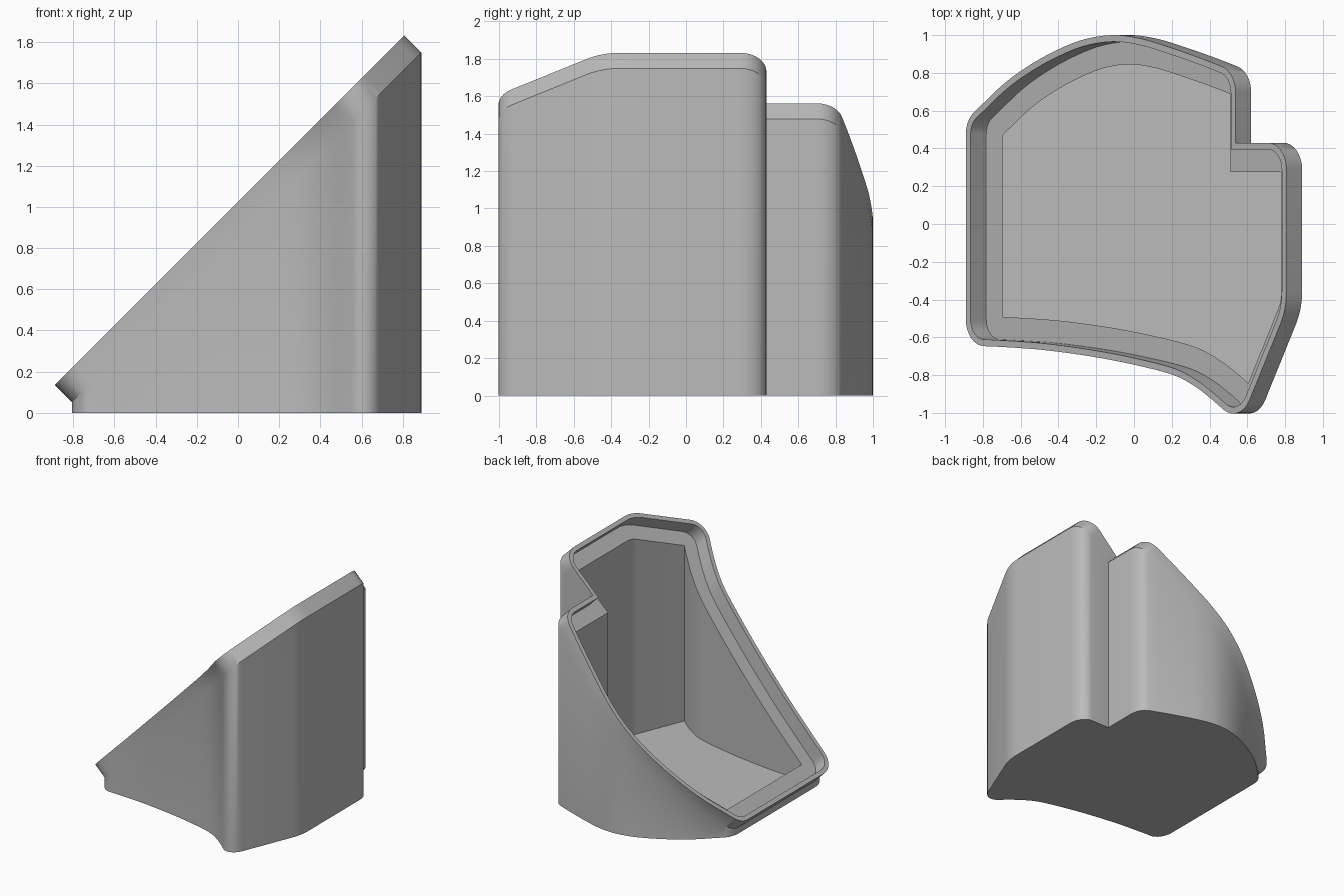
import bpy, bmesh, math
from mathutils import Vector

cube = bpy.data.objects.get("Cube")
if cube:
    bpy.data.objects.remove(cube, do_unlink=True)

ROOT2 = math.sqrt(2)
RIM = 0.083        # rise of the rim, along x and z
TOP = 1.025        # height of the 45 degree rim plane at x = 0
LIP = 0.035        # thickness of the lip
WALL = 0.155       # thickness of the walls
FLOOR = 0.035      # height of the inner floor
ROUND = 0.14       # radius of the rounded corners


def spline(points, steps=4):
    """Smooth curve through the points, without its two ends."""
    p = [Vector(q) for q in points]
    p = [2 * p[0] - p[1]] + p + [2 * p[-1] - p[-2]]
    out = []
    for a, b, c, d in zip(p, p[1:], p[2:], p[3:]):
        for k in range(steps):
            t = k / steps
            out.append(0.5 * (2 * b + (c - a) * t + (2 * a - 5 * b + 4 * c - d) * t * t
                              + (3 * b - a - 3 * c + d) * t ** 3))
    return [(q.x, q.y, 0) for q in out[1:]]


# Outline of the rim seen from above: x, y, corner radius
front_curve = [(-0.75, -0.648), (-0.5, -0.665), (-0.235, -0.70), (0, -0.745),
               (0.21, -0.80), (0.33, -0.865), (0.42, -0.935)]
back_curve = [(0.537, 0.805), (0.36, 0.875), (0.16, 0.945), (0.02, 0.985), (-0.12, 1.0),
              (-0.28, 0.973), (-0.45, 0.90), (-0.60, 0.81), (-0.72, 0.715), (-0.89, 0.55)]
back = [p for p in spline(back_curve) if 0.42 > p[0] > -0.74]
outline = ([(-0.89, -0.645, ROUND), (-0.75, -0.648, 0)] + spline(front_curve)
           + [(0.42, -0.935, 0), (0.56, -1.06, ROUND), (0.807, -0.45, 0.35),
              (0.807, 0.43, ROUND), (0.537, 0.43, 0), (0.537, 0.805, ROUND)]
           + back + [(-0.89, 0.55, ROUND)])


def offset_outline(d, steps=8):
    """Outline moved inward by d within the slanted plane, with its corners rounded."""
    pts = [Vector((x * ROOT2, y)) for x, y, r in outline]
    n = len(pts)
    dirs = [(pts[(i + 1) % n] - pts[i]).normalized() for i in range(n)]
    result = []
    for i, (x, y, r) in enumerate(outline):
        a, b = dirs[i - 1], dirs[i]
        na, nb = Vector((-a.y, a.x)), Vector((-b.y, b.x))
        miter = (na + nb) / (1 + na.dot(nb))
        corner = pts[i] + miter * d
        if r == 0:
            result.append(corner)
            continue
        rad = max(r - d, 0)
        centre = corner + miter * rad
        start = math.atan2(-na.y, -na.x)
        turn = math.atan2(a.x * b.y - a.y * b.x, a.dot(b))
        for k in range(steps + 1):
            t = start + turn * k / steps
            result.append(centre + rad * Vector((math.cos(t), math.sin(t))))
    return [(p.x / ROOT2, p.y) for p in result]


bm = bmesh.new()


def ring(d, lower, flat_z=None):
    """Loop on the top (lower=0) or bottom (lower=1) rim plane, or dropped to a flat height."""
    verts = []
    for x, y in offset_outline(d):
        z = TOP + x - RIM * lower if flat_z is None else flat_z
        verts.append(bm.verts.new((x + RIM * lower, y, z)))
    return verts


# Base, outer wall, rim side, lip, recess wall, ledge, cavity wall, floor
rings = [ring(0, 1, 0), ring(0, 1), ring(0, 0), ring(LIP, 0),
         ring(LIP, 1), ring(WALL, 1), ring(WALL, 1, FLOOR)]
for lo, hi in zip(rings, rings[1:]):
    for i in range(len(lo)):
        j = (i + 1) % len(lo)
        bm.faces.new((lo[i], lo[j], hi[j], hi[i]))
bm.faces.new(rings[0][::-1])
bm.faces.new(rings[-1])
bmesh.ops.remove_doubles(bm, verts=bm.verts[:], dist=1e-5)
bmesh.ops.recalc_face_normals(bm, faces=bm.faces[:])

mesh = bpy.data.meshes.new("slanted_bin")
bm.to_mesh(mesh)
bm.free()
bin_obj = bpy.data.objects.new("slanted_bin", mesh)
bpy.context.collection.objects.link(bin_obj)

# Plain grey material
grey = bpy.data.materials.new("grey")
grey.use_nodes = True
grey.diffuse_color = (0.5, 0.5, 0.5, 1)
grey.node_tree.nodes["Principled BSDF"].inputs["Base Color"].default_value = (0.5, 0.5, 0.5, 1)
mesh.materials.append(grey)

bpy.ops.object.select_all(action="DESELECT")
bin_obj.select_set(True)
bpy.context.view_layer.objects.active = bin_obj
bpy.ops.object.shade_smooth_by_angle(angle=math.radians(30))
